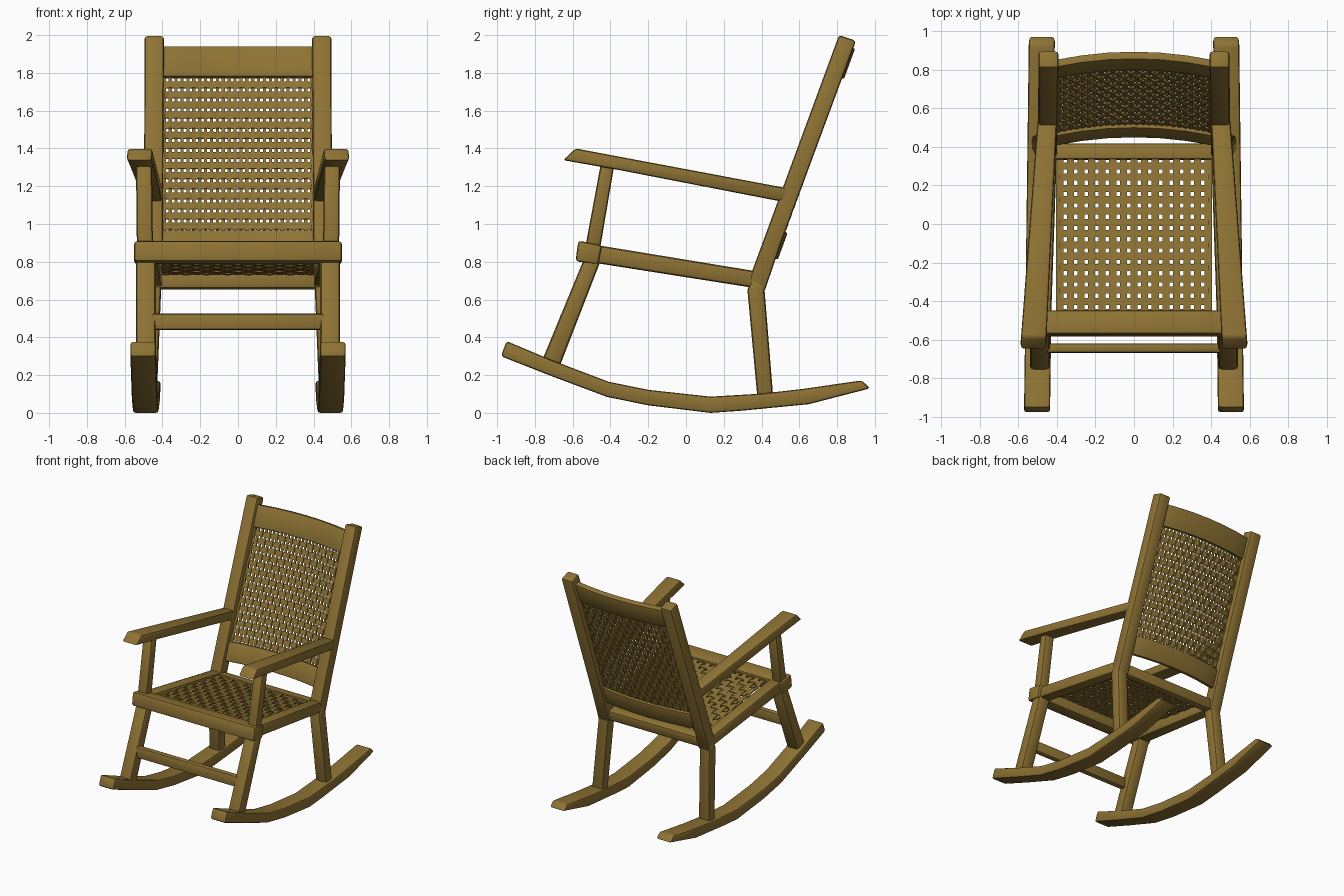
import bpy, bmesh, math
from mathutils import Vector

if "Cube" in bpy.data.objects:
    bpy.data.objects.remove(bpy.data.objects["Cube"])

wood = bpy.data.materials.new("brown_wood")
wood.diffuse_color = (0.27, 0.17, 0.034, 1)
wood.use_nodes = True
wood.node_tree.nodes["Principled BSDF"].inputs["Base Color"].default_value = wood.diffuse_color


def finish(name, bm, bevel=0.0):
    if bevel:
        bmesh.ops.recalc_face_normals(bm, faces=bm.faces)
        edges = [e for e in bm.edges if e.calc_face_angle(0) > math.radians(40)]
        bmesh.ops.bevel(bm, geom=edges, offset=bevel, segments=2, profile=0.5,
                        affect='EDGES', clamp_overlap=True)
    bmesh.ops.recalc_face_normals(bm, faces=bm.faces)
    me = bpy.data.meshes.new(name)
    bm.to_mesh(me)
    bm.free()
    me.materials.append(wood)
    for p in me.polygons:
        p.use_smooth = True
    me.set_sharp_from_angle(angle=math.radians(38))
    ob = bpy.data.objects.new(name, me)
    bpy.context.collection.objects.link(ob)


def loft(name, rings, bevel=0.0, bm=None):
    """Skin a list of equal closed rings and cap both ends."""
    own = bm is None
    bm = bm or bmesh.new()
    vs = [[bm.verts.new(p) for p in r] for r in rings]
    n = len(rings[0])
    for a, b in zip(vs, vs[1:]):
        for i in range(n):
            j = (i + 1) % n
            bm.faces.new((a[i], a[j], b[j], b[i]))
    bm.faces.new(vs[0][::-1])
    bm.faces.new(vs[-1])
    if own:
        finish(name, bm, bevel)


def side_pair(name, profile, axis, a, b, bevel=0.014):
    """Side (y,z) profile given thickness in x, on both sides.
    a, b = (position on axis, inner x, outer x); x is blended between them."""
    def x(p, k):
        t = (p[axis] - a[0]) / (b[0] - a[0])
        return a[k] + (b[k] - a[k]) * t
    for s, label in ((1, "right"), (-1, "left")):
        loft(f"{name}_{label}",
             [[(s * x(p, k), p[0], p[1]) for p in profile] for k in (1, 2)], bevel)


def cross_bar(name, profile, half, bow=0.0, steps=1, bevel=0.012):
    """(y,z) profile carried along x, bowed backwards in the middle."""
    rings = []
    for i in range(steps + 1):
        x = half * (2 * i / steps - 1)
        dy = bow * (1 - (x / half) ** 2)
        rings.append([(x, y + dy, z) for y, z in profile])
    loft(name, rings, bevel)


# rockers
side_pair("rocker",
          [(-0.95, 0.38), (-0.7, 0.275), (-0.41, 0.165), (-0.2, 0.122), (0.13, 0.086),
           (0.4, 0.102), (0.62, 0.127), (0.93, 0.172), (0.975, 0.13), (0.65, 0.046),
           (0.3, 0.012), (0.13, 0.0), (-0.2, 0.04), (-0.42, 0.085), (-0.7, 0.19),
           (-0.98, 0.30)],
          0, (-0.97, 0.435, 0.57), (0.97, 0.41, 0.545))

# legs, arm supports and back posts
side_pair("front_leg", [(-0.765, 0.27), (-0.53, 0.84), (-0.45, 0.81), (-0.675, 0.23)],
          1, (0.25, 0.435, 0.54), (0.83, 0.435, 0.54), 0.022)
side_pair("arm_support", [(-0.54, 0.84), (-0.45, 1.325), (-0.38, 1.31), (-0.46, 0.84)],
          1, (0.84, 0.45, 0.535), (1.3, 0.455, 0.54), 0.018)
side_pair("back_leg", [(0.378, 0.08), (0.325, 0.65), (0.35, 0.72), (0.42, 0.68),
                       (0.416, 0.65), (0.462, 0.08)],
          1, (0.08, 0.43, 0.53), (0.7, 0.405, 0.5), 0.02)
side_pair("back_post", [(0.335, 0.71), (0.81, 2.0), (0.90, 1.97), (0.50, 0.89),
                        (0.415, 0.64)],
          1, (0.65, 0.40, 0.50), (2.0, 0.392, 0.494), 0.016)

# arms
side_pair("arm", [(-0.585, 1.40), (0.56, 1.185), (0.50, 1.12), (-0.35, 1.285),
                  (-0.65, 1.338)],
          0, (-0.62, 0.455, 0.588), (0.53, 0.40, 0.50))

# seat frame
side_pair("seat_side_rail", [(-0.5, 0.893), (0.37, 0.75), (0.37, 0.66), (-0.5, 0.797)],
          0, (-0.5, 0.43, 0.53), (0.37, 0.40, 0.495), 0.02)
cross_bar("seat_front_rail", [(-0.57, 0.912), (-0.445, 0.887), (-0.465, 0.785),
                              (-0.585, 0.803)], 0.55, bevel=0.016)
cross_bar("seat_back_rail", [(0.335, 0.752), (0.42, 0.735), (0.405, 0.65), (0.33, 0.66)],
          0.43, bevel=0.016)
cross_bar("front_stretcher", [(-0.665, 0.525), (-0.62, 0.525), (-0.625, 0.44),
                              (-0.67, 0.44)], 0.455, bevel=0.01)


# back rest rails, following the lean of the posts
def lean(z):
    return 0.38 + (z - 0.70) * 0.366


for name, z0, z1 in (("back_top_rail", 1.775, 1.935), ("back_bottom_rail", 0.82, 0.96)):
    cross_bar(name, [(lean(z0) - 0.02, z0 + 0.007), (lean(z1) - 0.02, z1 + 0.007),
                     (lean(z1) + 0.02, z1 - 0.007), (lean(z0) + 0.02, z0 - 0.007)],
              0.41, bow=0.043, steps=6, bevel=0.007)


def weave(name, surface, ulim, vlim, nu, nv, wu, wv, lift, thick):
    """Over-and-under ribbons on surface(u, v, height)."""
    us = [ulim[0] + (ulim[1] - ulim[0]) * i / (nu - 1) for i in range(nu)]
    vs = [vlim[0] + (vlim[1] - vlim[0]) * j / (nv - 1) for j in range(nv)]
    bm = bmesh.new()
    section = ((-1, -1), (1, -1), (1, 1), (-1, 1))
    for j, v in enumerate(vs):        # ribbons running along u
        loft(None, [[surface(u, v + a * wv / 2, lift * (-1) ** (i + j) + b * thick / 2)
                     for a, b in section] for i, u in enumerate(us)], bm=bm)
    for i, u in enumerate(us):        # ribbons running along v
        loft(None, [[surface(u + a * wu / 2, v, -lift * (-1) ** (i + j) + b * thick / 2)
                     for a, b in section] for j, v in enumerate(vs)], bm=bm)
    finish(name, bm)


# woven seat, sloping down to the back
weave("woven_seat", lambda u, v, h: Vector((u, v, 0.79 - 0.165 * v + h)),
      (-0.385, 0.385), (-0.46, 0.36), 15, 15, 0.037, 0.037, 0.005, 0.008)

# woven back, leaning and bowed
weave("woven_back",
      lambda u, v, h: Vector((u, lean(v) + 0.043 * (1 - (u / 0.41) ** 2) - h, v + 0.366 * h)),
      (-0.39, 0.39), (0.935, 1.79), 26, 17, 0.017, 0.035, 0.005, 0.007)
